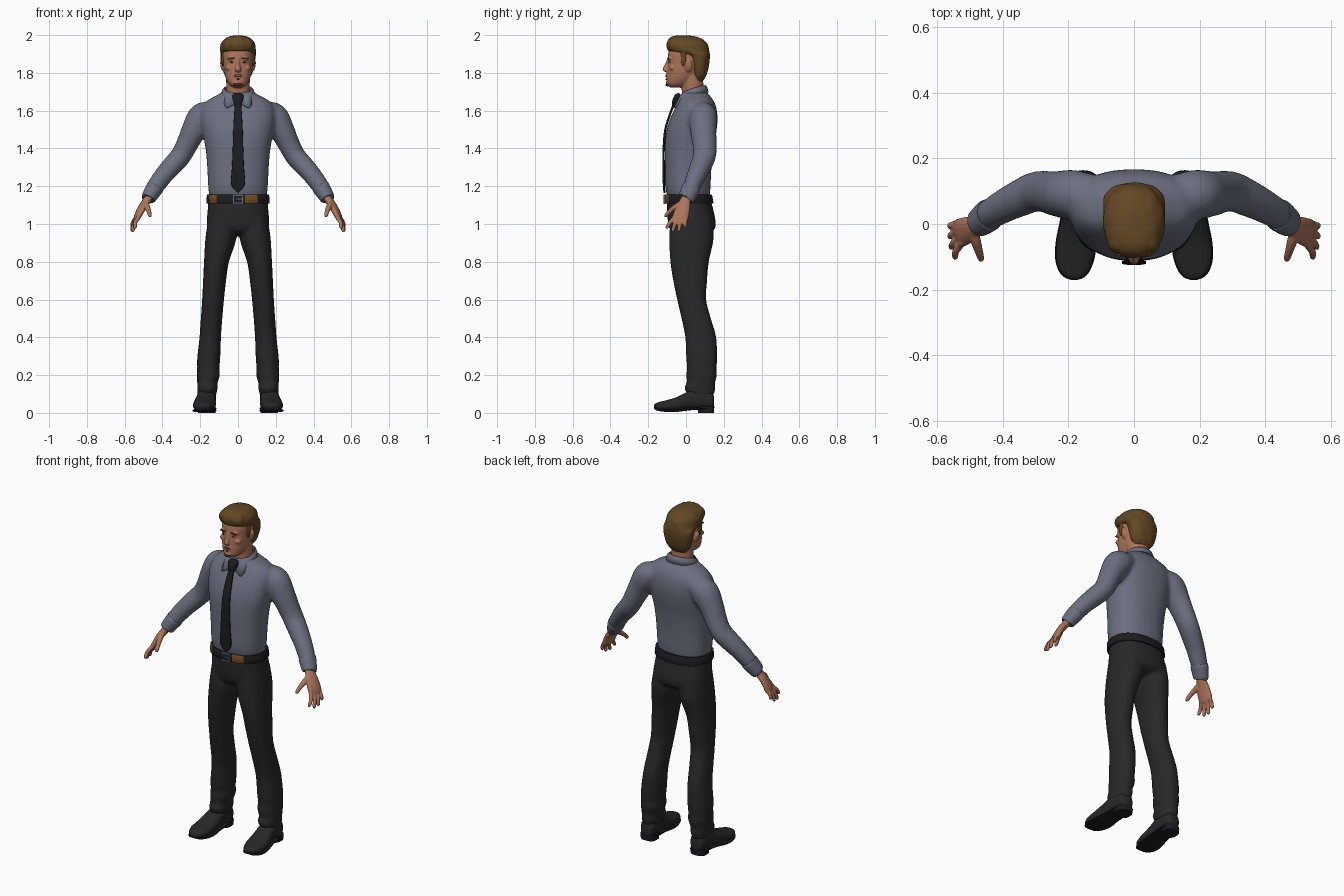
import bpy, bmesh, math
from mathutils import Vector, Matrix

def mat(name, c):
    m = bpy.data.materials.new(name)
    m.diffuse_color = (*c, 1)
    return m

SHIRT = mat("slate_shirt", (0.15, 0.16, 0.215))
CLOTH = mat("charcoal_cloth", (0.021, 0.021, 0.021))
BLACK = mat("black", (0.012, 0.012, 0.014))
SKIN = mat("skin", (0.42, 0.175, 0.105))
HAIR = mat("brown_hair", (0.125, 0.064, 0.018))
LEATHER = mat("tan_leather", (0.16, 0.075, 0.02))
METAL = mat("buckle_metal", (0.14, 0.16, 0.22))
LIPS = mat("lips", (0.27, 0.10, 0.065))
BEARD = mat("dark_beard", (0.05, 0.024, 0.012))
EYE = mat("eye_white", (0.4, 0.36, 0.33))
X, Y, Z = Vector((1, 0, 0)), Vector((0, 1, 0)), Vector((0, 0, 1))

def loft(bm, rows, ref=X, t=None, n=32, e=2.0, steps=5, s=1, ripple=0):
    """Skin rows of (x, y, z, a, b); rings lie across t, or across the path."""
    p = [Vector((r[0] * s, *r[1:])) for r in rows]
    pts = []
    for i in range(len(p) - 1):
        a, b = p[i], p[i + 1]
        ta = (b - p[max(i - 1, 0)]) / 2
        tb = (p[min(i + 2, len(p) - 1)] - a) / 2
        for k in range(steps):
            u = k / steps
            pts.append(a * (2*u**3 - 3*u*u + 1) + b * (3*u*u - 2*u**3)
                       + ta * (u**3 - 2*u*u + u) + tb * (u**3 - u*u))
    pts.append(p[-1])
    rings = []
    for i, q in enumerate(pts):
        d = t or (Vector(pts[min(i + 1, len(pts) - 1)][:3])
                  - Vector(pts[max(i - 1, 0)][:3])).normalized()
        u = (ref - d * ref.dot(d)).normalized()
        v = d.cross(u)
        ring = []
        for k in range(n):
            w = 2 * math.pi * k / n
            c, sn = math.cos(w), math.sin(w)
            g = 1 + ripple * math.sin(9 * w + i * 0.35)
            ring.append(bm.verts.new(
                Vector(q[:3]) + u * q[3] * g * math.copysign(abs(c) ** (2 / e), c)
                + v * q[4] * g * math.copysign(abs(sn) ** (2 / e), sn)))
        rings.append(ring)
    for a, b in zip(rings, rings[1:]):
        for k in range(n):
            bm.faces.new((a[k], a[k - 1], b[k - 1], b[k]))
    bm.faces.new(rings[0])
    bm.faces.new(rings[-1])

def slabs(rows):
    """(z, front y, back y, half width[, centre x]) to loft rows."""
    return [(r[4] if len(r) > 4 else 0, (r[1] + r[2]) / 2, r[0], r[3], (r[2] - r[1]) / 2)
            for r in rows]

def ball(bm, c, r, rot=0):
    bmesh.ops.create_uvsphere(bm, u_segments=20, v_segments=12, radius=1,
        matrix=Matrix.Translation(c) @ Matrix.Rotation(rot, 4, 'Y') @ Matrix.Diagonal((*r, 1)))

def box(bm, c, size):
    bmesh.ops.create_cube(bm, size=1, matrix=Matrix.Translation(c) @ Matrix.Diagonal((*size, 1)))

def finish(name, bm, *mats, voxel=0, smooth=4):
    bmesh.ops.recalc_face_normals(bm, faces=bm.faces)
    for f in bm.faces:
        f.smooth = True
    for ed in bm.edges:
        ed.smooth = ed.calc_face_angle(0) < 0.75
    me = bpy.data.meshes.new(name)
    bm.to_mesh(me)
    bm.free()
    for m in mats:
        me.materials.append(m)
    ob = bpy.data.objects.new(name, me)
    bpy.context.collection.objects.link(ob)
    if voxel:  # blend overlapping volumes into one skin
        r = ob.modifiers.new("blend", 'REMESH')
        r.mode, r.voxel_size, r.use_smooth_shade = 'VOXEL', voxel, True
        sm = ob.modifiers.new("soften", 'SMOOTH')
        sm.factor, sm.iterations = 0.5, smooth
    return ob

# Shirt: torso and sleeves
bm = bmesh.new()
loft(bm, slabs([(1.14, -.098, .125, .152), (1.2, -.11, .13, .158), (1.3, -.111, .135, .163),
    (1.4, -.112, .146, .172), (1.48, -.106, .16, .187), (1.55, -.087, .167, .197),
    (1.61, -.06, .162, .195), (1.65, -.04, .148, .168), (1.675, -.03, .13, .125),
    (1.70, -.02, .11, .078)]), t=Z, e=2.3)
for s in (1, -1):
    loft(bm, [(.12, .09, 1.595, .06, .05), (.185, .09, 1.567, .075, .078), (.235, .092, 1.492, .069, .066),
        (.268, .098, 1.425, .064, .058), (.302, .098, 1.362, .061, .055), (.345, .08, 1.312, .057, .054),
        (.39, .058, 1.262, .052, .05), (.43, .035, 1.208, .047, .047), (.455, .02, 1.17, .041, .041)],
        ref=Y, s=s)
finish("shirt", bm, SHIRT, voxel=.01, smooth=7)

# Cuffs
bm = bmesh.new()
for s in (1, -1):
    loft(bm, [(.438, .03, 1.196, .046, .046), (.444, .026, 1.186, .05, .046), (.462, .012, 1.157, .047, .042),
              (.474, .004, 1.136, .043, .038), (.476, .002, 1.132, .036, .031)], ref=Y, s=s)
finish("cuffs", bm, SHIRT)

# Folded collar with two front points
bm = bmesh.new()
grid = []
N = 48
for i in range(N + 1):
    f = abs(2 * i / N - 1)
    a = math.radians(172) * (2 * i / N - 1)
    point = max(0, 1 - abs(f - .80) / .2)
    top = 1.732 - .062 * f * f
    col = []
    for g, z, dy in ((.90, top - .03, 0), (.95, top, 0), (1.02, top - .006, -.006 * point),
                     (1.16, top - .036 - .045 * point, -.04 * point)):
        col.append(bm.verts.new((.078 * g * math.sin(a), .036 + .07 * g * math.cos(a) + dy, z)))
    grid.append(col)
for a, b in zip(grid, grid[1:]):
    for k in range(3):
        bm.faces.new((a[k], b[k], b[k + 1], a[k + 1]))
col = finish("collar", bm, SHIRT)
sol = col.modifiers.new("thickness", 'SOLIDIFY')
sol.thickness, sol.offset = .007, 0

# Tie blade and knot
bm = bmesh.new()
loft(bm, [(0, -.062, 1.64, .016, .006), (0, -.085, 1.58, .021, .006), (0, -.109, 1.5, .025, .006),
    (0, -.118, 1.4, .028, .006), (0, -.118, 1.3, .032, .006), (0, -.117, 1.21, .036, .006),
    (0, -.114, 1.165, .003, .005)], n=16, e=4)
loft(bm, [(0, -.03, 1.684, .022, .012), (0, -.044, 1.674, .03, .017), (0, -.056, 1.65, .024, .017),
          (0, -.064, 1.628, .016, .01)], n=16, e=3)
finish("tie", bm, BLACK)

# Trousers: seat and legs
bm = bmesh.new()
loft(bm, slabs([(1.13, -.1, .13, .157), (1.07, -.1, .146, .161), (1.0, -.094, .158, .166),
    (.965, -.08, .145, .15), (.945, -.05, .11, .11)]), t=Z, e=2.3)
for s in (1, -1):
    loft(bm, slabs([(1.04, -.08, .135, .065, .09), (.93, -.089, .147, .082, .09),
        (.8, -.083, .121, .066, .114), (.7, -.068, .112, .061, .124), (.6, -.047, .107, .058, .132),
        (.5, -.024, .132, .057, .14), (.4, -.004, .16, .057, .147), (.29, .001, .165, .061, .155),
        (.24, .006, .162, .059, .157), (.2, .001, .164, .061, .157), (.16, .004, .154, .054, .162),
        (.13, -.01, .156, .054, .162), (.085, .02, .143, .047, .165)]), t=Z, s=s, e=2.2)
finish("trousers", bm, CLOTH, voxel=.01, smooth=5)

# Belt with a tan section beside the buckle
bm = bmesh.new()
loft(bm, slabs([(1.108, -.106, .14, .162), (1.113, -.112, .145, .167),
    (1.152, -.111, .138, .165), (1.157, -.104, .132, .159)]), t=Z, n=72, e=2.3, steps=2)
for f in bm.faces:
    c = f.calc_center_median()
    if len(f.verts) == 4 and c.y < 0 and (.035 < c.x < .1 or -.15 < c.x < -.115):
        f.material_index = 1
finish("belt", bm, BLACK, LEATHER)
bm = bmesh.new()
for s in (1, -1):
    box(bm, (s * .024, -.114, 1.132), (.008, .01, .05))
    box(bm, (0, -.114, 1.132 + s * .021), (.05, .01, .008))
box(bm, (.006, -.115, 1.132), (.03, .007, .007))
finish("buckle", bm, METAL)

# Shoes, soles and heels
uppers, soles = bmesh.new(), bmesh.new()
for s in (1, -1):
    shoe = [(.148, .165, .022, .03, .085), (.135, .165, .04, .022, .115), (.09, .165, .048, .022, .13),
            (.04, .168, .05, .02, .128), (0, .172, .053, .016, .108), (-.05, .176, .059, .01, .083),
            (-.1, .18, .058, .01, .068), (-.14, .182, .046, .014, .058), (-.162, .182, .028, .02, .05),
            (-.17, .182, .008, .03, .04)]
    loft(uppers, [(x, y, (lo + hi) / 2, w, (hi - lo) / 2) for y, x, w, lo, hi in shoe],
         t=-Y, e=2.4, s=s)
    loft(soles, [(x, y, lo + .002, w + .003, .007) for y, x, w, lo, hi in shoe],
         t=-Y, n=16, e=4, s=s)
    loft(soles, slabs([(0, .064, .148, .046, .166), (.034, .064, .15, .046, .166)]), t=Z, e=3, s=s)
finish("shoe_uppers", uppers, CLOTH)
finish("shoe_soles", soles, BLACK)

# Hands: palm, four fingers and thumb
bm = bmesh.new()
for s in (1, -1):
    loft(bm, [(.455, .018, 1.17, .028, .024), (.48, -.002, 1.128, .029, .021), (.502, -.014, 1.095, .038, .02),
              (.522, -.024, 1.06, .043, .018), (.536, -.03, 1.03, .041, .014), (.54, -.032, 1.022, .03, .008)],
         ref=Vector((.25 * s, 1, .1)), s=s, n=20)
    for by, ty, tz, tx in ((-.062, -.1, .975, .545), (-.041, -.07, .958, .556),
                           (-.019, -.038, .96, .56), (.002, -.005, .982, .56)):
        bx = .528 + .15 * (by + .06)
        loft(bm, [(bx - .008, by + .006, 1.06, .01, .01), (bx, by, 1.035, .0118, .0118),
                  ((bx + tx) / 2 + .007, (by + ty) / 2 - .003, (1.035 + tz) / 2 + .003, .0108, .0108),
                  (tx, ty, tz + .008, .0095, .0095), (tx, ty - .002, tz, .004, .004)], ref=Y, s=s, n=12)
    loft(bm, [(.49, -.015, 1.115, .016, .016), (.482, -.052, 1.093, .016, .015), (.473, -.082, 1.07, .013, .012),
              (.466, -.106, 1.045, .010, .010), (.464, -.112, 1.037, .004, .004)], ref=X, s=s, n=12)
finish("hands", bm, SKIN, voxel=.004, smooth=3)

# Head with neck, nose, brow, chin and ears
bm = bmesh.new()
loft(bm, slabs([(1.722, -.082, -.02, .022), (1.735, -.098, .01, .043), (1.755, -.102, .035, .057),
    (1.785, -.1, .065, .069), (1.82, -.097, .09, .076), (1.86, -.095, .1, .08),
    (1.9, -.095, .105, .082), (1.935, -.084, .1, .076), (1.97, -.06, .07, .05)]), t=Z, e=2.2)
loft(bm, [(0, .042, 1.64, .066, .062), (0, .036, 1.7, .062, .058), (0, .03, 1.8, .064, .06)])
loft(bm, [(0, -.09, 1.878, .007, .01), (0, -.098, 1.85, .009, .012), (0, -.107, 1.823, .014, .017),
          (0, -.105, 1.812, .017, .017), (0, -.1, 1.804, .01, .01)], t=Z, n=16)
ball(bm, (0, -.094, 1.748), (.024, .013, .014))
ball(bm, (0, -.096, 1.785), (.026, .01, .014))
for s in (1, -1):
    ball(bm, (s * .034, -.084, 1.876), (.024, .012, .009))
    ball(bm, (s * .046, -.072, 1.826), (.022, .016, .014))
    ball(bm, (s * .083, .014, 1.838), (.010, .02, .033), s * .2)
finish("head", bm, SKIN, voxel=.005, smooth=3)

# Facial details
eyes, iris, brows, beard, lips = (bmesh.new() for _ in range(5))
for s in (1, -1):
    ball(eyes, (s * .033, -.087, 1.857), (.012, .006, .005))
    ball(iris, (s * .033, -.091, 1.857), (.005, .003, .0045))
    ball(brows, (s * .035, -.094, 1.877), (.02, .005, .004), s * .08)
ball(lips, (0, -.104, 1.788), (.021, .005, .003))
ball(lips, (0, -.104, 1.781), (.017, .005, .0035))
ball(beard, (0, -.098, 1.737), (.026, .010, .008))
ball(beard, (0, -.104, 1.766), (.007, .004, .005))
finish("eyes", eyes, EYE)
finish("irises", iris, BLACK)
finish("eyebrows", brows, HAIR)
finish("chin_beard", beard, BEARD)
finish("lips", lips, LIPS)

# Hair: swept-back cap, raised fringe and sideburns
bm = bmesh.new()
loft(bm, slabs([(1.757, .045, .09, .048), (1.785, .034, .107, .07), (1.82, .026, .118, .082),
    (1.86, .02, .124, .09), (1.893, .0, .126, .094), (1.914, -.085, .124, .095),
    (1.93, -.1, .121, .094), (1.955, -.104, .112, .09), (1.98, -.092, .085, .07),
    (1.994, -.07, .045, .042), (1.998, -.045, .01, .012)]), t=Z, n=64, e=2.2, ripple=.012)
for i, x in enumerate((-.05, -.018, .018, .05)):
    ball(bm, (x, -.07 + abs(x) * .3, 1.957 - abs(x) * .15), (.03, .035, .038), .25 - .15 * i)
for s in (1, -1):
    ball(bm, (s * .08, -.014, 1.875), (.009, .016, .042))
finish("hair", bm, HAIR, voxel=.006, smooth=3)
